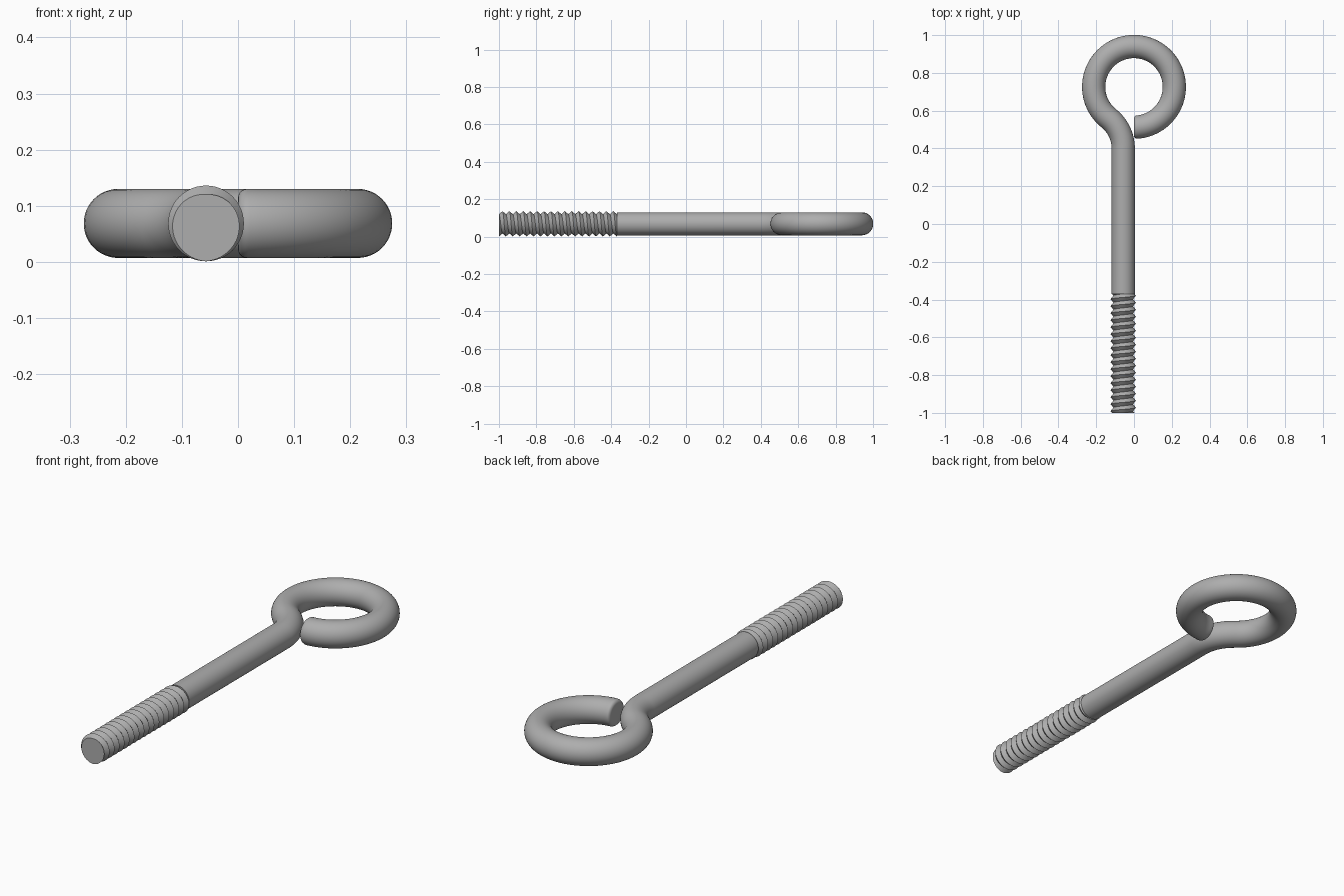
import bpy
import bmesh
from math import sin, cos, pi, atan2, hypot, tau
from mathutils import Vector

if "Cube" in bpy.data.objects:
    bpy.data.objects.remove(bpy.data.objects["Cube"])

SIDES = 48
AXIS_X, AXIS_Z = -0.057, 0.0685
ROD = 0.0615
THREAD_START, THREAD_END = -1.0, -0.37

steel = bpy.data.materials.new("steel grey")
grey = (0.42, 0.42, 0.42, 1)
steel.diffuse_color = grey
steel.use_nodes = True
steel.node_tree.nodes["Principled BSDF"].inputs["Base Color"].default_value = grey


def finish(name, bm):
    """Cap open ends, then turn the mesh into a shaded object."""
    bmesh.ops.remove_doubles(bm, verts=bm.verts, dist=0.00002)
    bmesh.ops.holes_fill(bm, edges=[e for e in bm.edges if e.is_boundary], sides=0)
    bmesh.ops.recalc_face_normals(bm, faces=bm.faces)
    mesh = bpy.data.meshes.new(name)
    bm.to_mesh(mesh)
    bm.free()
    mesh.materials.append(steel)
    obj = bpy.data.objects.new(name, mesh)
    bpy.context.collection.objects.link(obj)
    bpy.ops.object.select_all(action="DESELECT")
    obj.select_set(True)
    bpy.context.view_layer.objects.active = obj
    bpy.ops.object.shade_smooth_by_angle(angle=pi / 6)


def arc(cx, cy, r, a0, a1, steps):
    """Points and unit tangents along an arc in the ground plane."""
    turn = 1 if a1 > a0 else -1
    angles = [a0 + (a1 - a0) * i / steps for i in range(steps + 1)]
    return [(Vector((cx + r * cos(a), cy + r * sin(a), AXIS_Z)),
             Vector((-sin(a), cos(a), 0)) * turn) for a in angles]


# Bent rod: straight shank, reverse bend, then the open eye
eye_y, eye_r = 0.726, 0.2135
bend_y = 0.40
dy = eye_y - bend_y
bend_r = (AXIS_X ** 2 + dy ** 2 - eye_r ** 2) / (2 * (eye_r + AXIS_X))
bend_x = AXIS_X - bend_r
meet = atan2(dy, -bend_x)

path = [(Vector((AXIS_X, THREAD_END, AXIS_Z)), Vector((0, 1, 0)))]
path += arc(bend_x, bend_y, bend_r, 0, meet, 14)
fillet = 0.016
tip = -pi / 2 + fillet / eye_r
path += arc(0, eye_y, eye_r, meet + pi, tip, 72)[1:]
stations = [(p, t, ROD) for p, t in path]

# Rounded edge on the free tip
for i in range(1, 6):
    a = pi / 2 * i / 5
    p, t = arc(0, eye_y, eye_r, tip, tip - fillet * sin(a) / eye_r, 1)[-1]
    stations.append((p, t, ROD - fillet * (1 - cos(a))))

bm = bmesh.new()
rings = []
for p, t, r in stations:
    side = Vector((t.y, -t.x, 0))
    rings.append([bm.verts.new(p + r * (side * cos(tau * j / SIDES)
                                        + Vector((0, 0, sin(tau * j / SIDES)))))
                  for j in range(SIDES)])
for a, b in zip(rings, rings[1:]):
    for j in range(SIDES):
        n = (j + 1) % SIDES
        bm.faces.new((a[j], a[n], b[n], b[j]))
finish("shank_and_eye", bm)

# Helical screw thread: rows run along crest and root lines, trimmed flat at the ends
TURNS = 17
CREST, ROOT = 0.0675, 0.0515
pitch = (THREAD_END - THREAD_START) / TURNS


def thread_point(row, j):
    angle = tau * j / SIDES
    lead = angle / tau - 0.5
    y = THREAD_START + pitch * (row / 2 + lead)
    y = min(max(y, THREAD_START), THREAD_END)
    phase = ((y - THREAD_START) / pitch - lead) % 1
    r = ROOT + (CREST - ROOT) * abs(1 - 2 * phase)
    return (AXIS_X + r * sin(angle), y, AXIS_Z + r * cos(angle))


bm = bmesh.new()
rows = [[bm.verts.new(thread_point(k, j)) for j in range(SIDES)]
        for k in range(-4, 2 * TURNS + 6)]
for k in range(len(rows) - 3):
    for j in range(SIDES):
        n = (j + 1) % SIDES
        up = 2 if n == 0 else 0
        bm.faces.new((rows[k][j], rows[k + up][n],
                      rows[k + 1 + up][n], rows[k + 1][j]))
# Close the seam below the first wrapped row
for k in range(2):
    bm.faces.new((rows[k][0], rows[k + 1][0], rows[k + 1][1]))
finish("screw_thread", bm)
